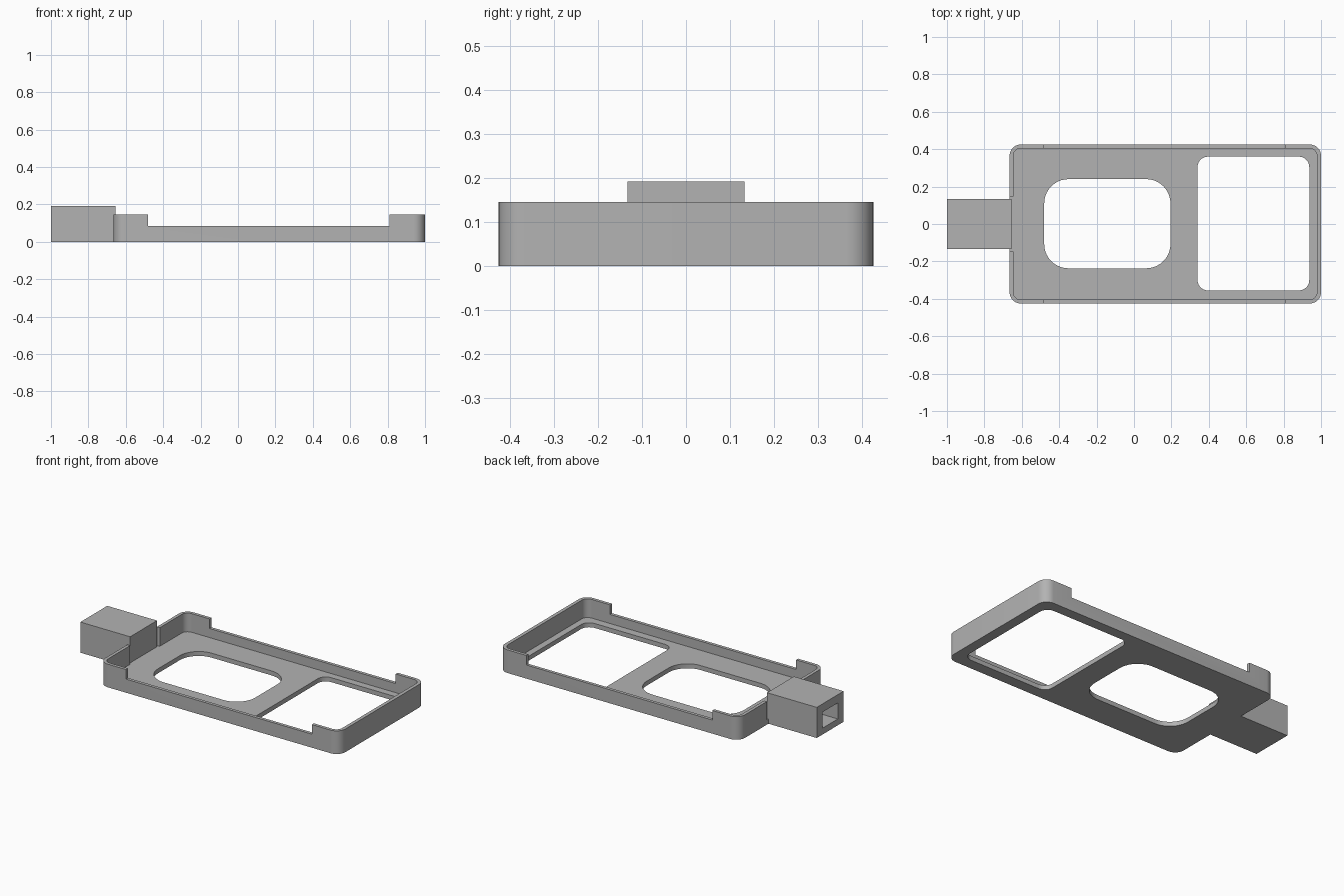
import bpy, bmesh, math

cube = bpy.data.objects.get("Cube")
if cube:
    bpy.data.objects.remove(cube, do_unlink=True)

grey = bpy.data.materials.new("plain grey")
grey.use_nodes = True
colour = (0.45, 0.45, 0.45, 1)
grey.diffuse_color = colour
grey.node_tree.nodes["Principled BSDF"].inputs["Base Color"].default_value = colour


def prism(name, x, y, z, radius=0.0, steps=10):
    """Upright block over the given ranges, with rounded vertical corners."""
    corners = [(x[1], y[1], -1, -1), (x[0], y[1], 1, -1),
               (x[0], y[0], 1, 1), (x[1], y[0], -1, 1)]
    bm = bmesh.new()
    ring = []
    for i, (cx, cy, sx, sy) in enumerate(corners):
        for k in range(steps + 1 if radius else 1):
            a = math.pi / 2 * (i + k / steps)
            px = cx + radius * (sx + math.cos(a)) if radius else cx
            py = cy + radius * (sy + math.sin(a)) if radius else cy
            ring.append(bm.verts.new((px, py, z[0])))
    base = bm.faces.new(ring)
    top = bmesh.ops.extrude_face_region(bm, geom=[base])["geom"]
    bmesh.ops.translate(bm, vec=(0, 0, z[1] - z[0]),
                        verts=[v for v in top if isinstance(v, bmesh.types.BMVert)])
    bmesh.ops.recalc_face_normals(bm, faces=bm.faces)
    mesh = bpy.data.meshes.new(name)
    bm.to_mesh(mesh)
    bm.free()
    mesh.materials.append(grey)
    obj = bpy.data.objects.new(name, mesh)
    bpy.context.collection.objects.link(obj)
    return obj


def cut(target, *args):
    """Subtract a prism from the target and discard the cutter."""
    cutter = prism("cutter", *args)
    cutter.hide_render = True
    mod = target.modifiers.new("cut", "BOOLEAN")
    mod.operation = "DIFFERENCE"
    mod.solver = "EXACT"
    mod.object = cutter
    bpy.context.view_layer.objects.active = target
    bpy.ops.object.modifier_apply(modifier=mod.name)
    bpy.data.objects.remove(cutter, do_unlink=True)


FLOOR = 0.028

# Tray with thin walls
tray = prism("tray", (-0.665, 1.0), (-0.425, 0.425), (0, 0.145), 0.06)
cut(tray, (-0.645, 0.978), (-0.405, 0.405), (FLOOR, 1), 0.04)

# Lowered side walls and the gap around the socket
cut(tray, (-0.48, 0.81), (-1, 1), (0.085, 1))
cut(tray, (-0.8, -0.6), (-0.147, 0.147), (FLOOR, 1))

# Two rounded openings in the floor
cut(tray, (-0.48, 0.195), (-0.237, 0.24), (-1, 1), 0.13)
cut(tray, (0.34, 0.937), (-0.355, 0.36), (-1, 1), 0.055)

# Socket block with a blind square hole in its outer end
socket = prism("socket", (-1.0, -0.655), (-0.133, 0.133), (0, 0.192))
cut(socket, (-1.2, -0.7), (-0.075, 0.075), (0.04, 0.14))

# Smooth rounded corners, keep edges sharp
bpy.ops.object.select_all(action="DESELECT")
for obj in (tray, socket):
    obj.select_set(True)
bpy.context.view_layer.objects.active = tray
bpy.ops.object.shade_smooth_by_angle(angle=math.radians(30))
